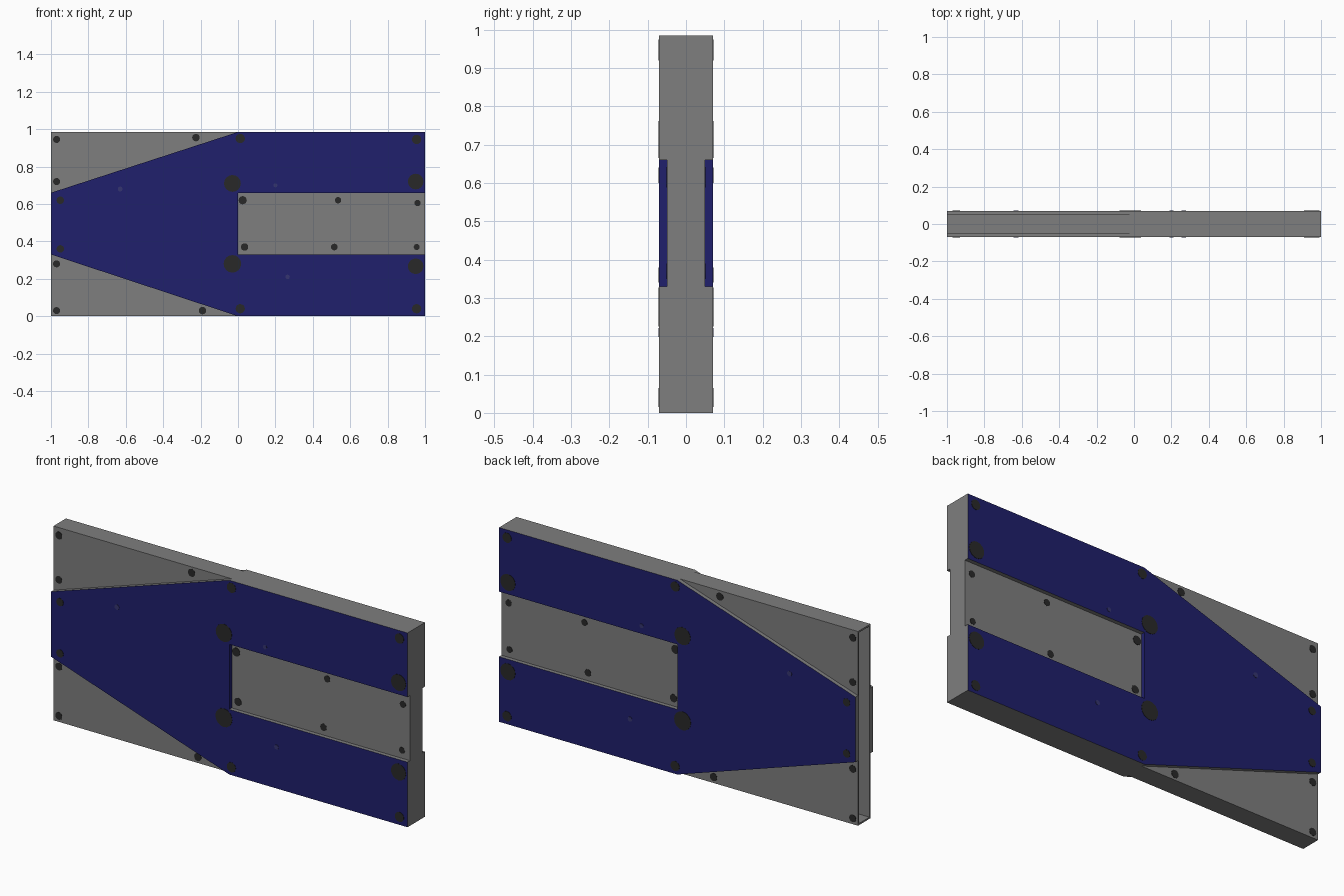
import bpy, bmesh, math
from mathutils import Vector, Matrix

if "Cube" in bpy.data.objects:
    bpy.data.objects.remove(bpy.data.objects["Cube"])

TOP, CORE_Y, OUT_Y = 0.985, 0.05, 0.07


def material(name, colour):
    m = bpy.data.materials.new(name)
    m.diffuse_color = (*colour, 1)
    m.use_nodes = True
    m.node_tree.nodes["Principled BSDF"].inputs["Base Color"].default_value = m.diffuse_color
    return m


GREY = material("mid_grey", (0.21, 0.21, 0.21))
BLUE = material("navy_blue", (0.014, 0.014, 0.15))
BLACK = material("charcoal", (0.022, 0.022, 0.022))
SLATE = material("slate_blue", (0.035, 0.035, 0.16))


def finish(bm, name, mats):
    bmesh.ops.recalc_face_normals(bm, faces=bm.faces)
    me = bpy.data.meshes.new(name)
    bm.to_mesh(me)
    bm.free()
    for m in mats:
        me.materials.append(m)
    ob = bpy.data.objects.new(name, me)
    bpy.context.collection.objects.link(ob)
    return ob


# Hollow core box, open at the left end
bm = bmesh.new()
bmesh.ops.create_cube(bm, size=1, matrix=Matrix.Translation((0, 0, TOP / 2))
                      @ Matrix.Diagonal((2, 2 * CORE_Y, TOP, 1)))
bm.normal_update()
end = min(bm.faces, key=lambda f: f.calc_center_median().x)
bmesh.ops.inset_region(bm, faces=[end], thickness=0.012)
moved = bmesh.ops.extrude_face_region(bm, geom=[end])["geom"]
bmesh.ops.translate(bm, vec=(1.985, 0, 0),
                    verts=[v for v in moved if isinstance(v, bmesh.types.BMVert)])
if end.is_valid:
    bmesh.ops.delete(bm, geom=[end], context='FACES_ONLY')
finish(bm, "hollow_core", [GREY])

# Raised forked plates: blue faces and inner step, grey edges
LOW, HIGH = 0.33, 0.66
OUTLINE = [(-1, LOW), (0, 0), (1, 0), (1, LOW), (0, LOW),
           (0, HIGH), (1, HIGH), (1, TOP), (0, TOP), (-1, HIGH)]


def forked_plate(name, side):
    bm = bmesh.new()
    face = bm.faces.new([bm.verts.new((x, side * CORE_Y, z)) for x, z in OUTLINE])
    moved = bmesh.ops.extrude_face_region(bm, geom=[face])["geom"]
    bmesh.ops.translate(bm, vec=(0, side * (OUT_Y - CORE_Y), 0),
                        verts=[v for v in moved if isinstance(v, bmesh.types.BMVert)])
    # keep the sheet facing the core out of the mesh
    if face.is_valid:
        bmesh.ops.delete(bm, geom=[face], context='FACES_ONLY')
    bm.normal_update()
    for f in bm.faces:
        step = all(abs(v.co.x) < 1e-4 for v in f.verts)
        f.material_index = 1 if abs(f.normal.y) > 0.9 or step else 0
    ob = finish(bm, name, [GREY, BLUE])
    return ob


# Flat round studs: (x, z, radius)
PLATE_STUDS = [(-.95, .62, .02), (-.95, .36, .02), (.012, .95, .025), (.955, .945, .025),
               (.012, .04, .025), (.955, .04, .025), (-.03, .71, .045), (.95, .72, .042),
               (-.03, .28, .047), (.95, .267, .042)]
CORE_STUDS = [(-.97, .945, .019), (-.97, .72, .019), (-.97, .28, .019), (-.97, .03, .019),
              (-.225, .955, .02), (-.19, .03, .02), (.025, .62, .022), (.535, .62, .017),
              (.96, .605, .017), (.035, .37, .02), (.515, .37, .018), (.955, .37, .016)]
MARKS = [(-.63, .68, .013), (.2, .7, .011), (.265, .21, .012)]


def studs(name, spots, side, y, mat):
    bm = bmesh.new()
    for x, z, r in spots:
        bmesh.ops.create_cone(bm, cap_ends=True, segments=16, radius1=r, radius2=r, depth=0.003,
                              matrix=Matrix.Translation((x, side * y, z))
                              @ Matrix.Rotation(math.pi / 2, 4, 'X'))
    finish(bm, name, [mat])


for label, side in (("front", -1), ("back", 1)):
    forked_plate(label + "_forked_plate", side)
    studs(label + "_plate_studs", PLATE_STUDS, side, OUT_Y, BLACK)
    studs(label + "_core_studs", CORE_STUDS, side, CORE_Y, BLACK)
    studs(label + "_small_marks", MARKS, side, OUT_Y, SLATE)
